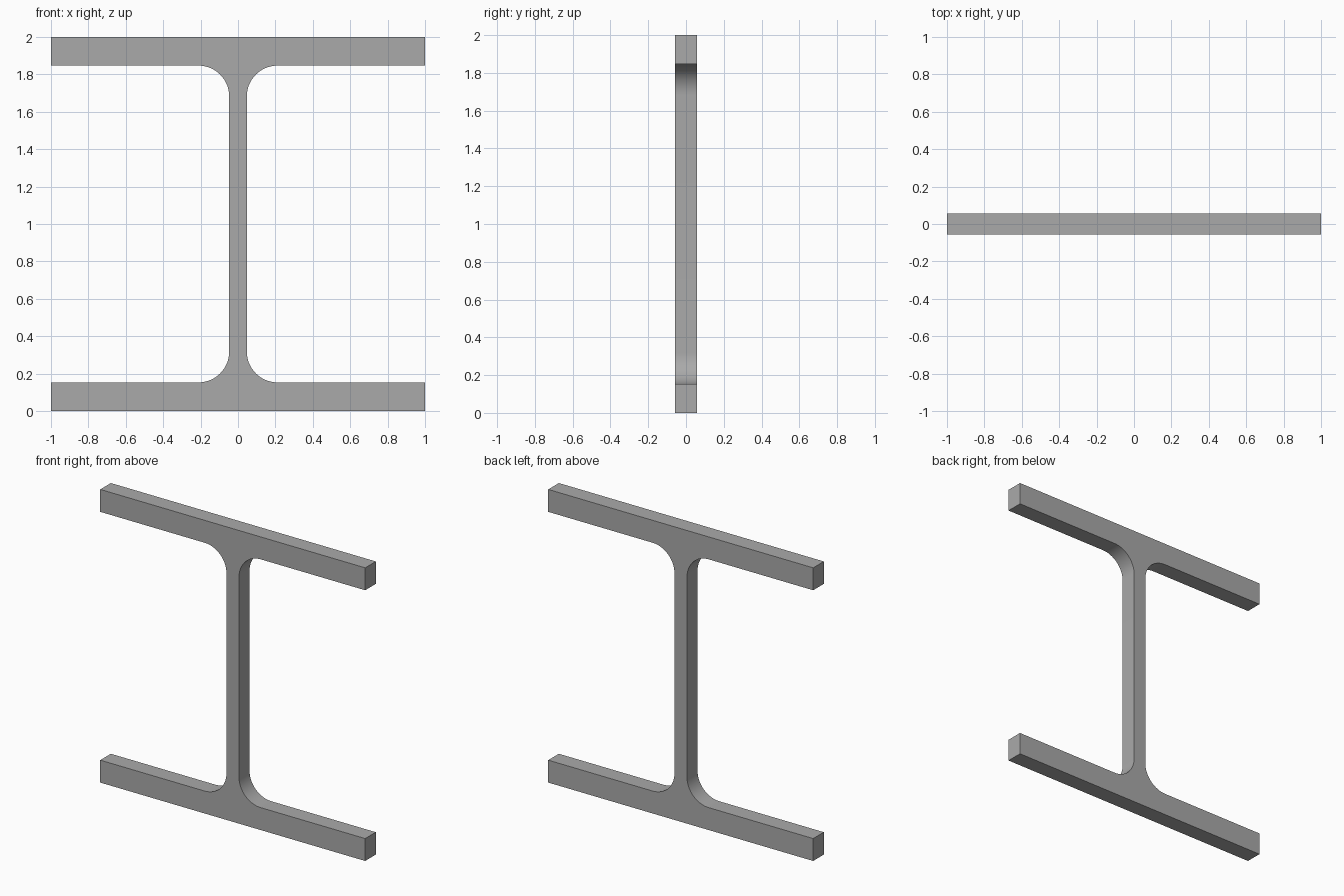
import bpy, bmesh, math

if "Cube" in bpy.data.objects:
    bpy.data.objects.remove(bpy.data.objects["Cube"])

W, H, D = 1.0, 2.0, 0.057         # half width, height, half depth
FLANGE, WEB, R = 0.153, 0.047, 0.165  # flange thickness, web half width, fillet radius
SEG = 16

grey = bpy.data.materials.new("steel grey")
grey.diffuse_color = (0.4, 0.4, 0.4, 1)
grey.use_nodes = True
grey.node_tree.nodes["Principled BSDF"].inputs["Base Color"].default_value = grey.diffuse_color

# right half of the profile, bottom to top, with filleted inner corners
lower = [(W, 0), (W, FLANGE)]
for i in range(SEG + 1):
    a = math.radians(270 - 90 * i / SEG)
    lower.append((WEB + R + R * math.cos(a), FLANGE + R + R * math.sin(a)))
right = lower + [(x, H - z) for x, z in reversed(lower)]
outline = right + [(-x, z) for x, z in reversed(right)]

# extrude the profile through the depth
bm = bmesh.new()
face = bm.faces.new([bm.verts.new((x, -D, z)) for x, z in outline])
ext = bmesh.ops.extrude_face_region(bm, geom=[face], use_keep_orig=True)
moved = [g for g in ext["geom"] if isinstance(g, bmesh.types.BMVert)]
bmesh.ops.translate(bm, verts=moved, vec=(0, 2 * D, 0))
bmesh.ops.recalc_face_normals(bm, faces=bm.faces)
mesh = bpy.data.meshes.new("beam_section")
bm.to_mesh(mesh)
bm.free()

beam = bpy.data.objects.new("beam_section", mesh)
bpy.context.collection.objects.link(beam)
mesh.materials.append(grey)

# smooth fillets, sharp corners
bpy.context.view_layer.objects.active = beam
beam.select_set(True)
bpy.ops.object.shade_smooth_by_angle(angle=math.radians(30))
